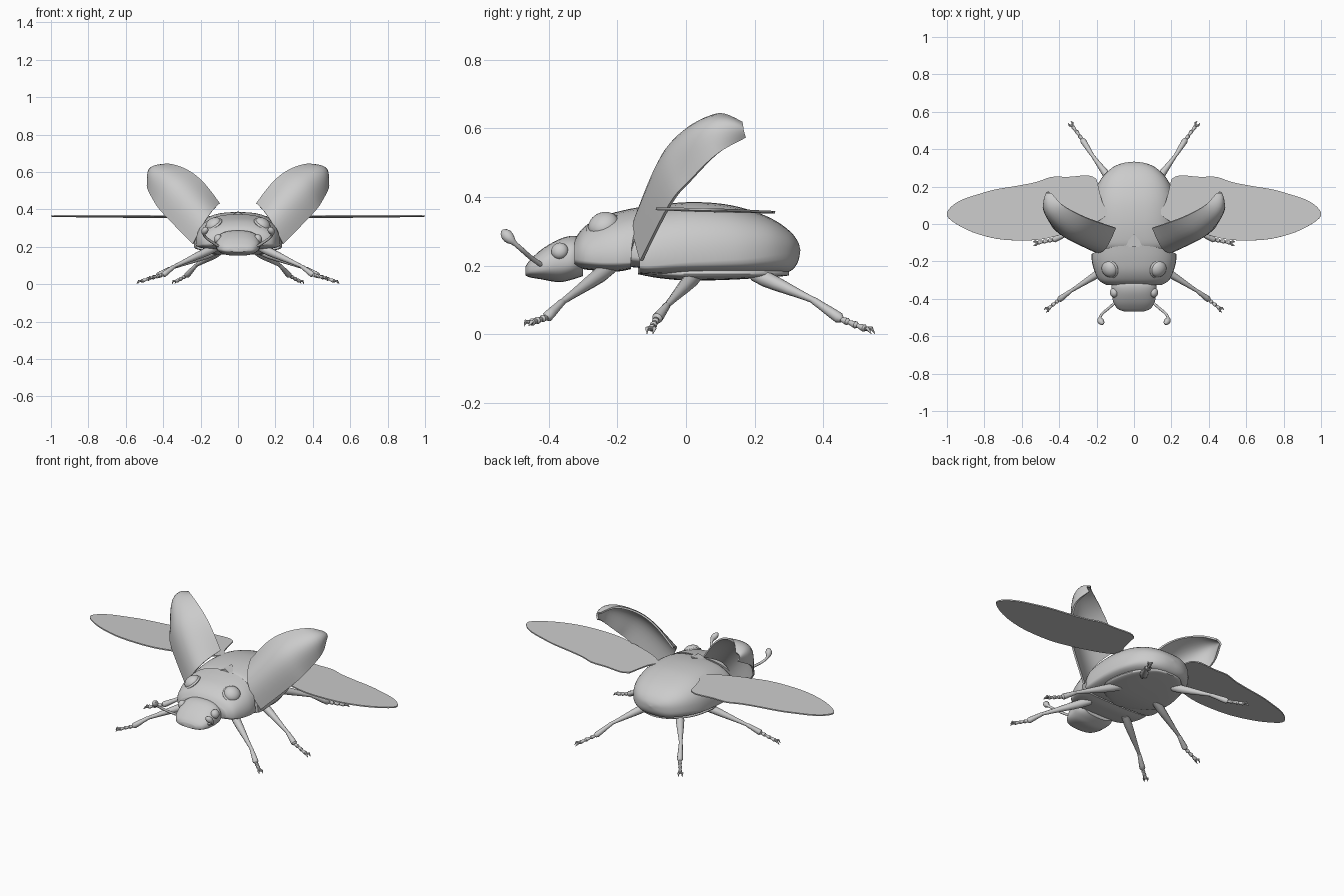
import bpy, bmesh, math
from mathutils import Vector, Matrix

if "Cube" in bpy.data.objects:
    bpy.data.objects.remove(bpy.data.objects["Cube"])

shell_grey = bpy.data.materials.new("shell_grey")
shell_grey.diffuse_color = (0.6, 0.6, 0.6, 1)
shell_grey.use_nodes = True
shell_grey.node_tree.nodes["Principled BSDF"].inputs["Base Color"].default_value = shell_grey.diffuse_color


def finish(name, bm, mirror=False, thickness=0, angle=40):
    """Turn a bmesh into a named, shaded object."""
    bmesh.ops.recalc_face_normals(bm, faces=bm.faces)
    me = bpy.data.meshes.new(name)
    bm.to_mesh(me)
    bm.free()
    me.materials.append(shell_grey)
    ob = bpy.data.objects.new(name, me)
    bpy.context.collection.objects.link(ob)
    if thickness:
        mod = ob.modifiers.new("thickness", 'SOLIDIFY')
        mod.thickness, mod.offset = thickness, 0
    if mirror:
        mod = ob.modifiers.new("mirror", 'MIRROR')
        mod.use_mirror_merge = False
    bpy.ops.object.select_all(action='DESELECT')
    ob.select_set(True)
    bpy.context.view_layer.objects.active = ob
    bpy.ops.object.convert(target='MESH')
    bpy.ops.object.shade_smooth_by_angle(angle=math.radians(angle))
    return ob


def spline(pts, n):
    """Smooth curve through points of any dimension, n steps per span."""
    out = []
    for i in range(len(pts) - 1):
        p0, p1, p2 = pts[max(i - 1, 0)], pts[i], pts[i + 1]
        p3 = pts[min(i + 2, len(pts) - 1)]
        for k in range(n):
            t = k / n
            out.append([0.5 * (2 * b + (c - a) * t + (2 * a - 5 * b + 4 * c - d) * t * t
                               + (3 * b - a - 3 * c + d) * t ** 3)
                        for a, b, c, d in zip(p0, p1, p2, p3)])
    return out + [list(pts[-1])]


def skin(bm, rings, closed=True, caps=True):
    """Bridge rows of points with quads."""
    rows = [[bm.verts.new(p) for p in r] for r in rings]
    n = len(rows[0])
    for a, b in zip(rows, rows[1:]):
        for i in range(n if closed else n - 1):
            j = (i + 1) % n
            bm.faces.new((a[i], a[j], b[j], b[i]))
    if caps:
        bm.faces.new(rows[0])
        bm.faces.new(rows[-1])


def body_loft(name, sections, power=0.8, n=40):
    """Sections: y, half width, top z, bottom z, widest z, forward lean of the crown."""
    rings = []
    for y, w, zt, zb, zs, lean in spline(sections, 5):
        ring = []
        for k in range(n):
            a = 2 * math.pi * k / n
            c, s = math.cos(a), math.sin(a)
            x = max(w, 0.002) * math.copysign(abs(c) ** power, c)
            h = abs(s) ** power
            z = zs + (zt - zs) * h if s > 0 else zs - (zs - zb) * h
            ring.append((x, y + (lean * s * s if s > 0 else 0), z))
        rings.append(ring)
    bm = bmesh.new()
    skin(bm, rings)
    return finish(name, bm)


def tube(bm, pts, radii, n=10):
    """Round tube with a radius per point."""
    pts = [Vector(p) for p in pts]
    rings = []
    for i, p in enumerate(pts):
        d = pts[min(i + 1, len(pts) - 1)] - pts[max(i - 1, 0)]
        q = d.to_track_quat('Z', 'Y')
        rings.append([p + q @ Vector((radii[i] * math.cos(2 * math.pi * k / n),
                                      radii[i] * math.sin(2 * math.pi * k / n), 0))
                      for k in range(n)])
    skin(bm, rings)


def ball(bm, centre, normal, size):
    m = (Matrix.Translation(centre) @ Vector(normal).to_track_quat('Z', 'Y').to_matrix().to_4x4()
         @ Matrix.Diagonal((*size, 1)))
    bmesh.ops.create_uvsphere(bm, u_segments=24, v_segments=14, radius=1, matrix=m)


# Abdomen, belly, thorax and head
body_loft("abdomen", [
    (-.135, .225, .355, .176, .2, 0), (-.1, .235, .373, .173, .2, 0), (0, .235, .385, .172, .21, 0),
    (.1, .226, .381, .172, .215, 0), (.18, .207, .364, .173, .22, 0), (.25, .17, .337, .175, .23, 0),
    (.3, .118, .303, .182, .235, 0), (.325, .062, .272, .208, .24, 0),
    (.333, .003, .247, .243, .245, 0)], 0.75)
body_loft("belly", [
    (-.14, .03, .2, .175, .18, 0), (-.08, .14, .2, .164, .178, 0), (0, .2, .2, .157, .176, 0),
    (.1, .2, .2, .158, .176, 0), (.2, .165, .2, .163, .176, 0), (.28, .09, .2, .169, .178, 0),
    (.3, .03, .2, .172, .18, 0)])
body_loft("thorax_shield", [
    (-.325, .15, .275, .2, .22, 0), (-.3, .188, .31, .19, .215, 0), (-.25, .212, .342, .185, .21, 0),
    (-.2, .225, .362, .183, .21, .02), (-.16, .226, .374, .19, .21, .045)])
body_loft("neck", [(-.2, .17, .33, .2, .23, 0), (-.1, .18, .34, .19, .22, 0)])
body_loft("head", [
    (-.468, .05, .197, .172, .184, 0), (-.455, .085, .216, .166, .186, 0),
    (-.42, .11, .248, .16, .195, 0), (-.37, .118, .277, .152, .21, 0),
    (-.33, .12, .287, .16, .215, 0), (-.3, .1, .28, .17, .215, 0)])

# Small triangular plate between the wing cases
bm = bmesh.new()
skin(bm, [[(-.07, -.13, z - .03), (0, -.12, z), (.07, -.13, z - .03), (0, -.055, z + .004)]
          for z in (.36, .385)])
finish("back_plate", bm)

# Bulging thorax eyes with collars, and smaller head eyes
bm = bmesh.new()
ball(bm, (.13, -.24, .318), (.5, -.3, .75), (.046, .046, .034))
finish("thorax_eye", bm, True)
bm = bmesh.new()
ball(bm, (.13, -.24, .316), (.5, -.3, .75), (.053, .053, .016))
finish("thorax_eye_collar", bm, True)
bm = bmesh.new()
ball(bm, (.108, -.368, .243), (.85, -.2, .4), (.025, .025, .02))
finish("head_eye", bm, True)

# Antennae with club ends
bm = bmesh.new()
path = spline([(.095, -.415, .198), (.135, -.45, .222), (.172, -.482, .25),
               (.182, -.51, .275), (.165, -.535, .303)], 4)
radii = [.007] * 11 + [.009, .014, .017, .017, .012, .003]
tube(bm, path, radii)
finish("antenna", bm, True)

# Raised wing cases: curved shells between an inner and an outer edge
inner = spline([(.1, -.02, .43), (.19, .01, .545), (.28, .045, .612), (.38, .1, .64), (.44, .163, .615)], 5)
outer = spline([(.24, -.13, .215), (.4, -.045, .38), (.447, .01, .445), (.483, .09, .525), (.455, .172, .575)], 5)
rows, last = [], len(inner) - 1
for i in range(last + 1):
    a, b = Vector(inner[i]), Vector(outer[i])
    along = (Vector(inner[min(i + 1, last)]) + Vector(outer[min(i + 1, last)])
             - Vector(inner[max(i - 1, 0)]) - Vector(outer[max(i - 1, 0)]))
    out = (b - a).cross(along).normalized()
    bulge = .072 * (1 - .75 * (i / last) ** 3)
    rows.append([a.lerp(b, k / 12) + out * bulge * math.sin(math.pi * k / 12) for k in range(13)])
bm = bmesh.new()
skin(bm, rows, closed=False, caps=False)
finish("wing_case", bm, True, .01)

# Thin flat hind wings
outline = [(.2, .24), (.245, .26), (.35, .252), (.44, .252), (.52, .225), (.62, .205), (.74, .185),
           (.83, .16), (.92, .13), (.98, .09), (1, .045), (.95, 0), (.86, -.045), (.74, -.078),
           (.62, -.088), (.5, -.083), (.4, -.06), (.3, -.03), (.2, .01), (.14, .06), (.17, .12), (.2, .24)]
bm = bmesh.new()
bm.faces.new([bm.verts.new((x, y, .363 - .025 * (y + .1) + .005 * x)) for x, y in spline(outline, 3)[:-1]])
finish("hind_wing", bm, True, .007, 30)

# Legs: thigh, club shaped shin, beaded foot and two claws
legs = {
    "front_leg": [(.12, -.22, .195), (.34, -.36, .095), (.4, -.405, .05), (.475, -.465, .03)],
    "middle_leg": [(.12, .03, .175), (.36, -.055, .085), (.43, -.085, .045), (.54, -.105, .008)],
    "hind_leg": [(.1, .2, .175), (.225, .37, .1), (.275, .45, .045), (.345, .545, .008)],
}
for name, pts in legs.items():
    hip, knee, ankle, tip = map(Vector, pts)
    bm = bmesh.new()
    tube(bm, [hip.lerp(knee, t) for t in (0, .2, .4, .6, .8, 1)], [.02, .023, .02, .016, .012, .009])
    tube(bm, [knee.lerp(ankle, t) for t in (-.1, .05, .3, .7, .95, 1.05)],
         [.006, .011, .012, .015, .016, .009])
    toe = ankle.lerp(tip, .78)
    for k in range(3):
        tube(bm, [ankle.lerp(toe, (k + t) / 3) for t in (0, .3, .8, 1.05)], [.006, .008, .011, .006])
    side = (tip - ankle).cross(Vector((0, 0, 1))).normalized() * .011
    for s in (-1, 1):
        mid = toe.lerp(tip, .5) + side * s + Vector((0, 0, .005))
        tube(bm, [toe, mid, tip + side * s * .8 - Vector((0, 0, .006))], [.007, .006, .001], 8)
    finish(name, bm, True)
